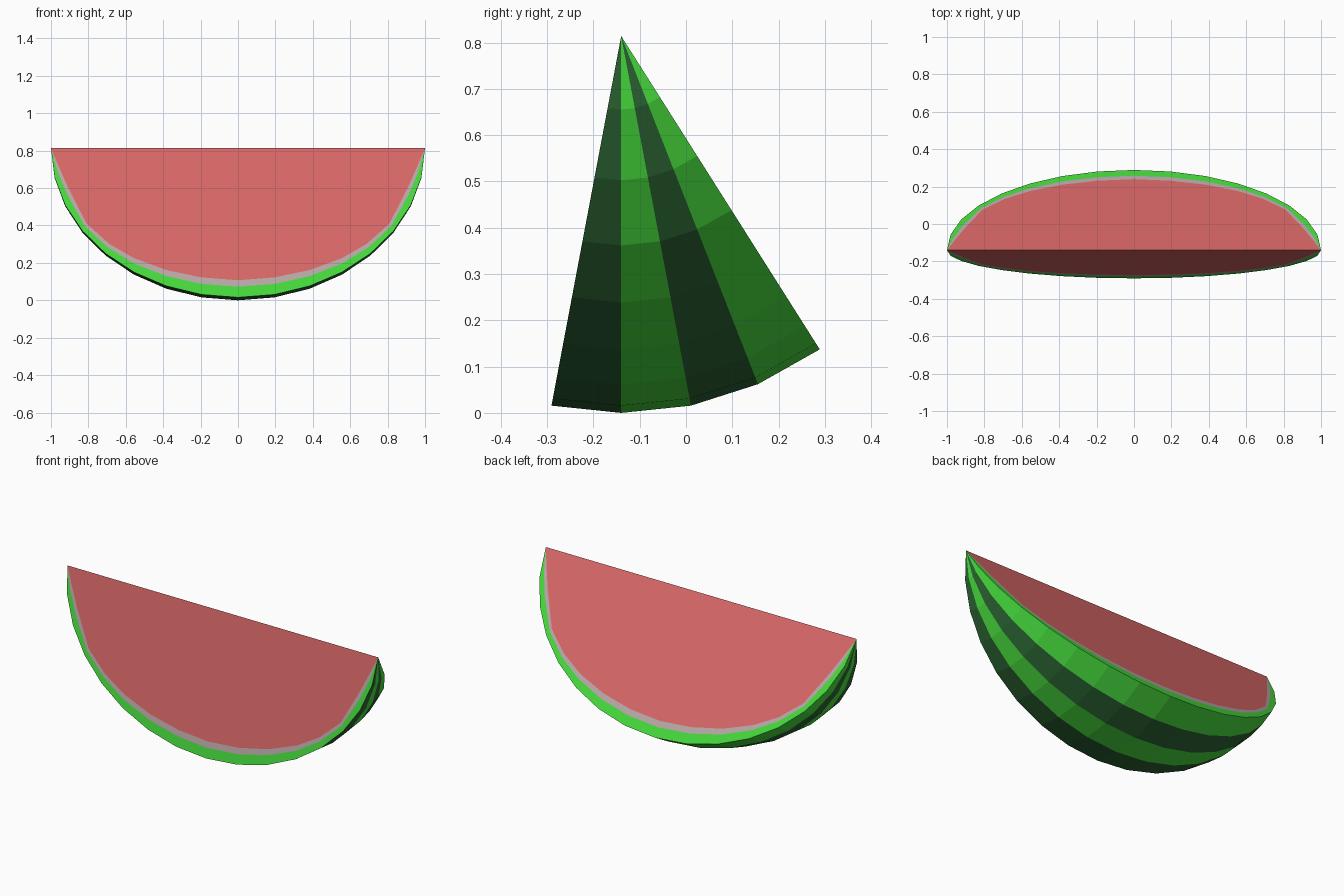
import bpy, bmesh, math
from mathutils import Vector

if "Cube" in bpy.data.objects:
    bpy.data.objects.remove(bpy.data.objects["Cube"])

AXIS_Y, AXIS_Z = -0.14, 0.814      # straight top edge of the wedge
RY, RZ = 0.772, 0.814              # cross-section radii of the melon
STEP = math.radians(11.25)
ANGLES = [STEP * j for j in range(-1, 4)]   # front cut ... back cut


def material(name, rgb):
    m = bpy.data.materials.new(name)
    m.diffuse_color = (*rgb, 1)
    m.use_nodes = True
    m.node_tree.nodes["Principled BSDF"].inputs["Base Color"].default_value = m.diffuse_color
    return m


light_green = material("light green", (0.064, 0.73, 0.047))
dark_green = material("dark green", (0.025, 0.13, 0.033))
pale = material("pale pith", (0.51, 0.41, 0.41))
red = material("red flesh", (0.72, 0.14, 0.14))


def point(p, a):
    """Profile point (x, depth below the axis) turned to angle a."""
    return Vector((p[0], AXIS_Y + RY * p[1] * math.sin(a),
                   AXIS_Z - RZ * p[1] * math.cos(a)))


def mirrored(half):
    return [(-x, d) for x, d in half[:0:-1]] + half


# Profiles from the middle to the pointed end
skin_half = [(math.sin(STEP * k), math.cos(STEP * k)) for k in range(8)] + [(1, 0)]
flesh_half = [(0, .885), (.195, .866), (.383, .817), (.556, .737), (.69, .64),
              (.81, .505), (.908, .265), (.956, .13), (1, 0)]
pith_half = [(a[0] + .62 * (b[0] - a[0]), a[1] + .62 * (b[1] - a[1]))
             for a, b in zip(skin_half, flesh_half)]
skin, pith, flesh = map(mirrored, (skin_half, pith_half, flesh_half))


def add_face(bm, pts, outward, mat=0):
    f = bm.faces.new([bm.verts.new(p) for p in pts])
    f.normal_update()
    if f.normal.dot(outward) < 0:
        f.normal_flip()
    f.material_index = mat


def strip(bm, row_a, row_b, outward, mat=0):
    """Faces between two rows that share their end points."""
    for i in range(len(row_a) - 1):
        pts = []
        for p in (row_a[i], row_a[i + 1], row_b[i + 1], row_b[i]):
            if all((p - q).length > 1e-5 for q in pts):
                pts.append(p)
        add_face(bm, pts, outward(sum(pts, Vector()) / len(pts)), mat)


def finish(name, bm, mats):
    bmesh.ops.remove_doubles(bm, verts=bm.verts, dist=1e-5)
    me = bpy.data.meshes.new(name)
    bm.to_mesh(me)
    bm.free()
    for m in mats:
        me.materials.append(m)
    bpy.context.collection.objects.link(bpy.data.objects.new(name, me))


# Front and back cut planes with their outward directions
CUTS = [(ANGLES[0], Vector((0, -1, 0))), (ANGLES[-1], Vector((0, 1, 0)))]


def row(profile, a):
    return [point(p, a) for p in profile]


# Rind: striped skin plus the green rim on both cuts
bm = bmesh.new()
center = Vector((0, AXIS_Y, AXIS_Z))
for j in range(4):
    strip(bm, row(skin, ANGLES[j]), row(skin, ANGLES[j + 1]),
          lambda c: c - center, 1 if j % 2 == 0 else 0)
for a, out in CUTS:
    strip(bm, row(skin, a), row(pith, a), lambda c: out)
finish("rind", bm, [light_green, dark_green])

# Pith: pale band on both cuts
bm = bmesh.new()
for a, out in CUTS:
    strip(bm, row(pith, a), row(flesh, a), lambda c: out)
finish("pith", bm, [pale])

# Flesh: two cut faces meeting at the top edge
bm = bmesh.new()
for a, out in CUTS:
    add_face(bm, row(flesh, a), out)
finish("flesh", bm, [red])
